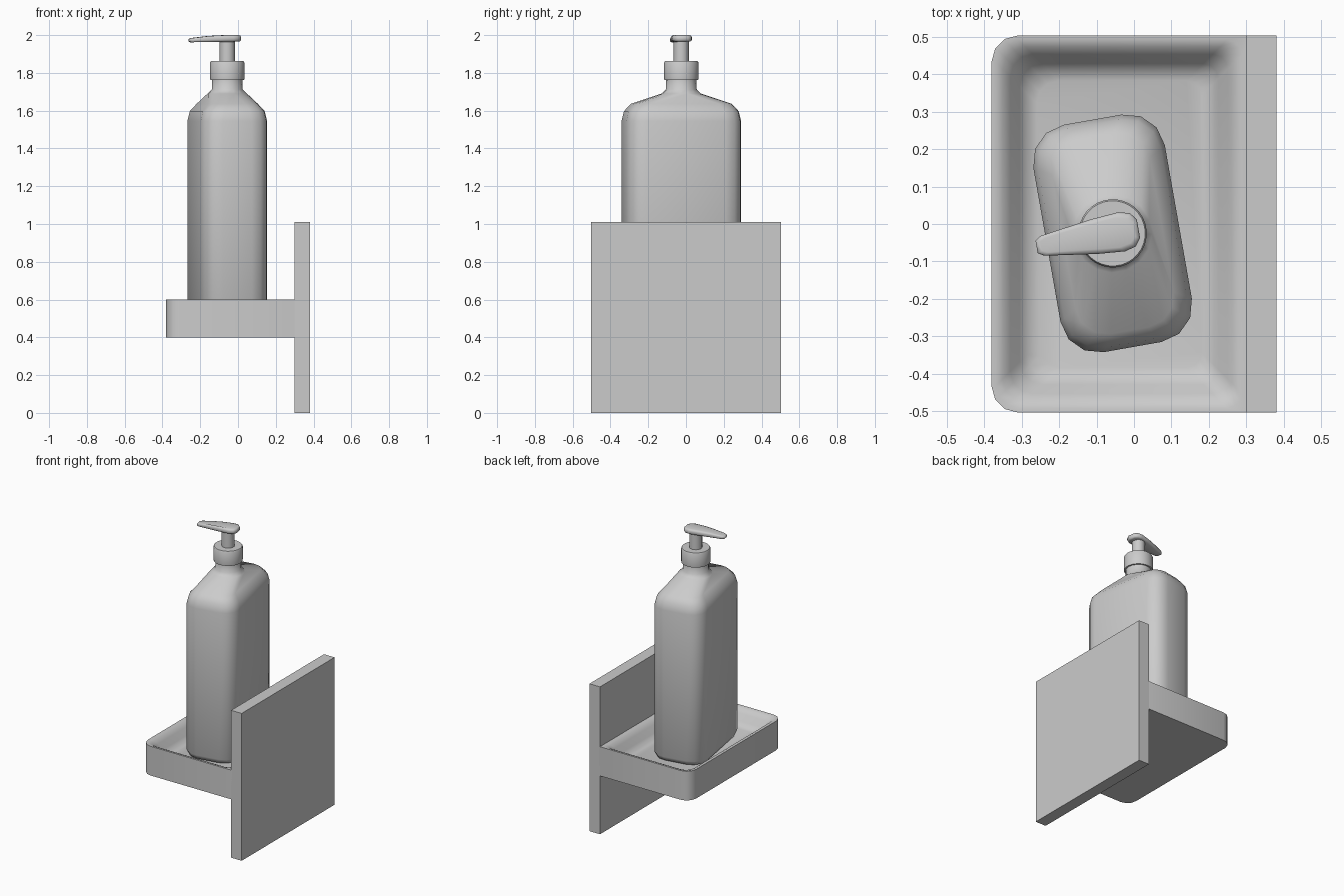
import bpy, math
from mathutils import Matrix

if "Cube" in bpy.data.objects:
    bpy.data.objects.remove(bpy.data.objects["Cube"])

grey = bpy.data.materials.new("light_grey")
grey.use_nodes = True
COLOR = (0.6, 0.6, 0.6, 1)
grey.diffuse_color = COLOR
grey.node_tree.nodes["Principled BSDF"].inputs["Base Color"].default_value = COLOR

# The bottle and its pump share one turned axis
PLACE = Matrix.Translation((-0.057, -0.025, 0)) @ Matrix.Rotation(math.radians(10), 4, "Z")


def loft(name, rings, place=Matrix(), angle=45):
    """Skin equal-length rings from first to last and cap both ends."""
    n = len(rings[0])
    faces = [list(range(n))[::-1]]
    for k in range(len(rings) - 1):
        for i in range(n):
            a, b = k * n + i, k * n + (i + 1) % n
            faces.append([a, b, b + n, a + n])
    faces.append([(len(rings) - 1) * n + i for i in range(n)])
    mesh = bpy.data.meshes.new(name)
    mesh.from_pydata([p for r in rings for p in r], [], faces)
    mesh.transform(place)
    mesh.materials.append(grey)
    obj = bpy.data.objects.new(name, mesh)
    bpy.context.collection.objects.link(obj)
    bpy.ops.object.select_all(action="DESELECT")
    obj.select_set(True)
    bpy.context.view_layer.objects.active = obj
    bpy.ops.object.shade_smooth_by_angle(angle=math.radians(angle))
    return obj


def rounded(x0, x1, y, z, r_left, r_right, steps=3):
    """Rounded rectangle ring, counter-clockwise, symmetric in y."""
    pts = []
    for q, (sx, sy) in enumerate([(1, 1), (-1, 1), (-1, -1), (1, -1)]):
        r = r_right if sx > 0 else r_left
        cx, cy = (x1 - r if sx > 0 else x0 + r), sy * (y - r)
        for i in range(steps + 1):
            t = (q + i / steps) * math.pi / 2
            pts.append((cx + r * math.cos(t), cy + r * math.sin(t), z))
    return pts


def circle(r, z, n=32):
    return [(r * math.cos(t), r * math.sin(t), z)
            for t in ((i + 0.5) * math.tau / n for i in range(n))]


# Wall plate
loft("wall_plate", [rounded(0.30, 0.38, 0.503, z, 0, 0, 1)[::2] for z in (0, 1.01)])

# Tray with a softly dished top
tray = [rounded(-0.38, 0.31, 0.503, z, 0.07, 0.004) for z in (0.4, 0.6)]
for inset, z in [(0.012, 0.6), (0.03, 0.592), (0.05, 0.57), (0.075, 0.53),
                 (0.095, 0.508), (0.12, 0.5)]:
    tray.append(rounded(-0.38 + inset, 0.30 - inset, 0.503 - inset, z, 0.06, 0.04))
loft("tray", tray)

# Bottle: rounded block narrowing to a round neck
bottle = []
for inset, z in [(0.04, 0.5), (0.012, 0.512), (0, 0.54), (0, 1.545),
                 (0.012, 1.597), (0.045, 1.636)]:
    a, b, r = 0.178 - inset, 0.308 - inset, 0.1 - inset * 0.4
    bottle.append(rounded(-a, a, b, z, r, r))
bottle += [circle(r, z, 16) for r, z in [(0.105, 1.69), (0.082, 1.712), (0.08, 1.77)]]
loft("bottle", bottle, PLACE)

# Pump collar and stem
loft("collar", [circle(r, z) for r, z in
                [(0.09, 1.763), (0.091, 1.77), (0.091, 1.855), (0.087, 1.862)]], PLACE)
loft("pump_stem", [circle(0.04, z) for z in (1.85, 1.975)], PLACE)

# Pump spout: tapered outline, drooping towards the tip
half = [(0.07, 0.025), (0.055, 0.045), (0.025, 0.053), (-0.05, 0.047),
        (-0.12, 0.037), (-0.19, 0.027), (-0.206, 0.017)]
outline = half + [(x, -y) for x, y in reversed(half)]


def spout_ring(scale, level):
    ring = []
    for x, y in outline:
        reach = max(0, -x / 0.206)
        low, high = 1.965 - 0.003 * reach, 2.0 - 0.016 * reach ** 2
        px = x - math.copysign((1 - scale) * 0.05, x)
        ring.append((px, y * scale, low + (high - low) * level))
    return ring


loft("pump_spout", [spout_ring(s, l) for s, l in
                    [(0.8, 0), (0.95, 0.12), (1, 0.35), (1, 0.65), (0.93, 0.9), (0.75, 1)]],
     PLACE, 60)
